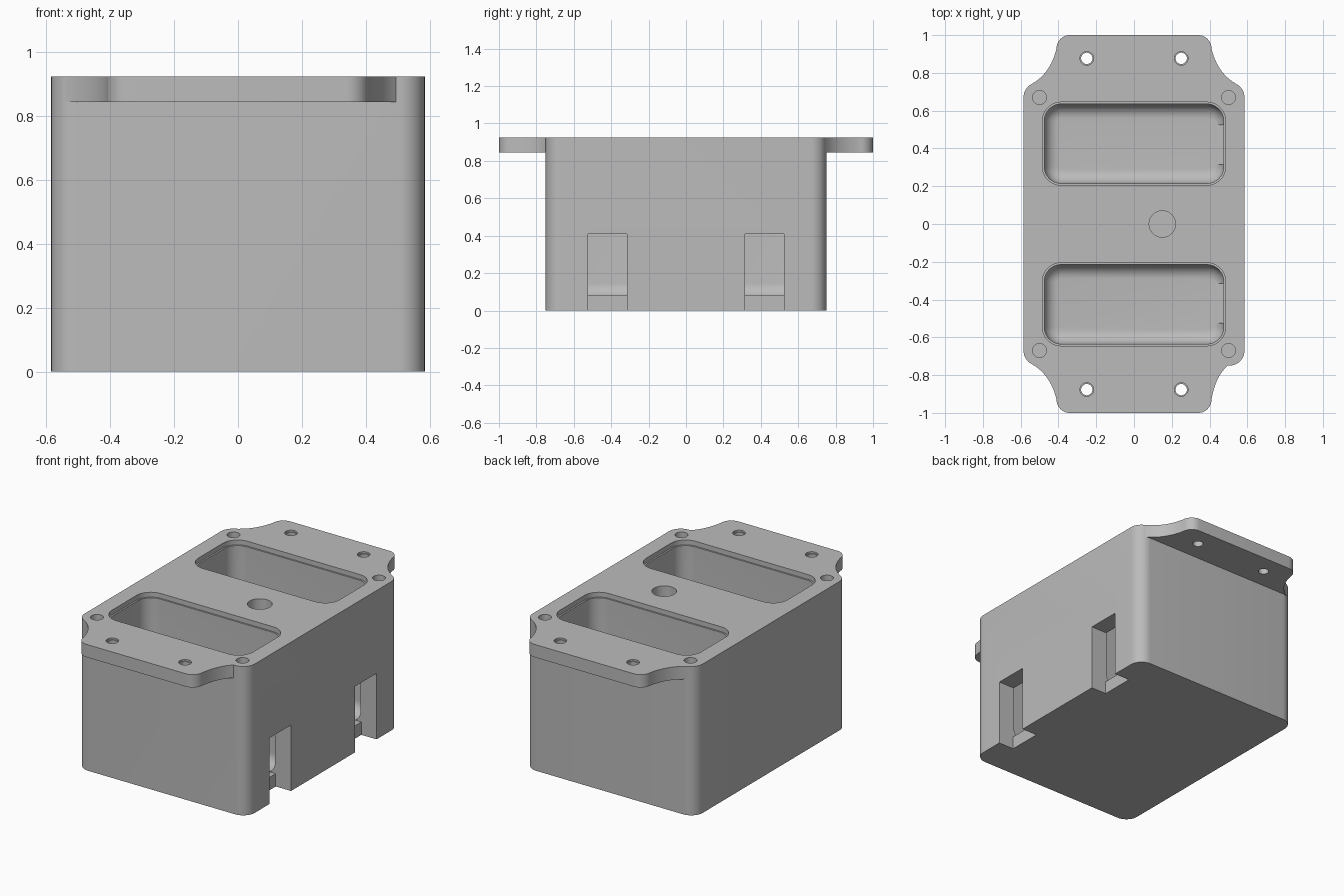
import bpy, bmesh, math
from mathutils import Vector

cube = bpy.data.objects.get("Cube")
if cube:
    bpy.data.objects.remove(cube)

TOP = 0.925
HALF_X, HALF_Y, CORNER = 0.585, 0.75, 0.08

grey = bpy.data.materials.new("plain grey")
grey.use_nodes = True
colour = (0.5, 0.5, 0.5, 1)
grey.diffuse_color = colour
grey.node_tree.nodes["Principled BSDF"].inputs["Base Color"].default_value = colour


def arc(cx, cy, r, start, end, n=10):
    angles = [math.radians(start + (end - start) * i / n) for i in range(n + 1)]
    return [(cx + r * math.cos(a), cy + r * math.sin(a)) for a in angles]


def rounded(hx, hy, r, cx=0, cy=0):
    pts = []
    for k, (sx, sy) in enumerate([(1, 1), (-1, 1), (-1, -1), (1, -1)]):
        pts += arc(cx + sx * (hx - r), cy + sy * (hy - r), r, 90 * k, 90 * k + 90)
    return pts


def loft(name, layers):
    """Skin a closed solid through (outline, height) layers."""
    bm = bmesh.new()
    rings = [[bm.verts.new((x, y, z)) for x, y in outline] for outline, z in layers]
    n = len(rings[0])
    for low, high in zip(rings, rings[1:]):
        for i in range(n):
            j = (i + 1) % n
            bm.faces.new((low[i], low[j], high[j], high[i]))
    bm.faces.new(rings[0])
    bm.faces.new(rings[-1])
    bmesh.ops.recalc_face_normals(bm, faces=bm.faces)
    mesh = bpy.data.meshes.new(name)
    bm.to_mesh(mesh)
    bm.free()
    obj = bpy.data.objects.new(name, mesh)
    bpy.context.collection.objects.link(obj)
    mesh.materials.append(grey)
    return obj


def combine(target, tool, operation):
    mod = target.modifiers.new("combine", "BOOLEAN")
    mod.operation, mod.solver, mod.object = operation, "EXACT", tool
    bpy.context.view_layer.objects.active = target
    bpy.ops.object.modifier_apply(modifier=mod.name)
    bpy.data.objects.remove(tool)


def cut(tool):
    combine(housing, tool, "DIFFERENCE")


def drill(x, y, r, bottom):
    ring = arc(x, y, r, 0, 360, 32)[:-1]
    cut(loft("drill", [(ring, bottom), (ring, TOP + 0.05)]))


def box(x0, x1, y0, y1, z0, z1):
    outline = [(x0, y0), (x1, y0), (x1, y1), (x0, y1)]
    return loft("box", [(outline, z0), (outline, z1)])


def tab_side(end, control):
    """Half of a mounting tab outline: flared neck then rounded outer corner."""
    a, b, c = Vector(end), Vector(control), Vector((0.41, 0.93))
    neck = [a * (1 - t) ** 2 + b * 2 * t * (1 - t) + c * t * t
            for t in [i / 12 for i in range(12)]]
    return [(0.48, 0.6)] + [tuple(p) for p in neck] + arc(0.34, 0.93, 0.07, 0, 90)


# Main block
block = rounded(HALF_X, HALF_Y, CORNER)
housing = loft("housing", [(block, 0), (block, TOP)])

# Mounting tabs at both ends; one neck meets the block short of its corner
flared = tab_side((0.54, 0.742), (0.44, 0.80))
short = tab_side((0.495, 0.75), (0.43, 0.81))
for sy, right in ((1, flared), (-1, short)):
    outline = right + [(-x, y) for x, y in reversed(flared)]
    outline = [(x, sy * y) for x, y in outline]
    combine(housing, loft("tab", [(outline, 0.845), (outline, TOP)]), "UNION")

# Two deep pockets with a stepped rim and rounded floor
FLOOR, FILLET, STEP = 0.07, 0.075, 0.01
for sy in (-1, 1):
    steps = [(0, TOP + 0.05), (0, TOP - 0.03), (STEP, TOP - 0.03)]
    for i in range(9):
        a = math.radians(90 * i / 8)
        steps.append((STEP + FILLET * (1 - math.cos(a)),
                      FLOOR + FILLET * (1 - math.sin(a))))
    cut(loft("pocket", [(rounded(0.485 - s, 0.22 - s, 0.1 - s, 0, sy * 0.425), z)
                        for s, z in steps]))

# Side slots that open into the pockets
for sy in (-1, 1):
    y0, y1 = sy * 0.42 - 0.105, sy * 0.42 + 0.105
    cut(box(0.48, 0.7, y0, y1, -0.1, 0.41))
    cut(box(0.42, 0.7, y0, y1, 0.08, 0.41))

# Blind centre hole, blind corner holes and countersunk through holes in the tabs
drill(0.15, 0, 0.07, 0.5)
for sx in (-1, 1):
    for sy in (-1, 1):
        drill(sx * 0.5, sy * 0.67, 0.037, 0.65)
        x, y = sx * 0.25, sy * 0.877
        drill(x, y, 0.03, 0.7)
        drill(x, y, 0.036, TOP - 0.01)

# Crisp edges, smooth rounds
bpy.ops.object.select_all(action="DESELECT")
housing.select_set(True)
bpy.context.view_layer.objects.active = housing
bpy.ops.object.shade_smooth_by_angle(angle=math.radians(30))
